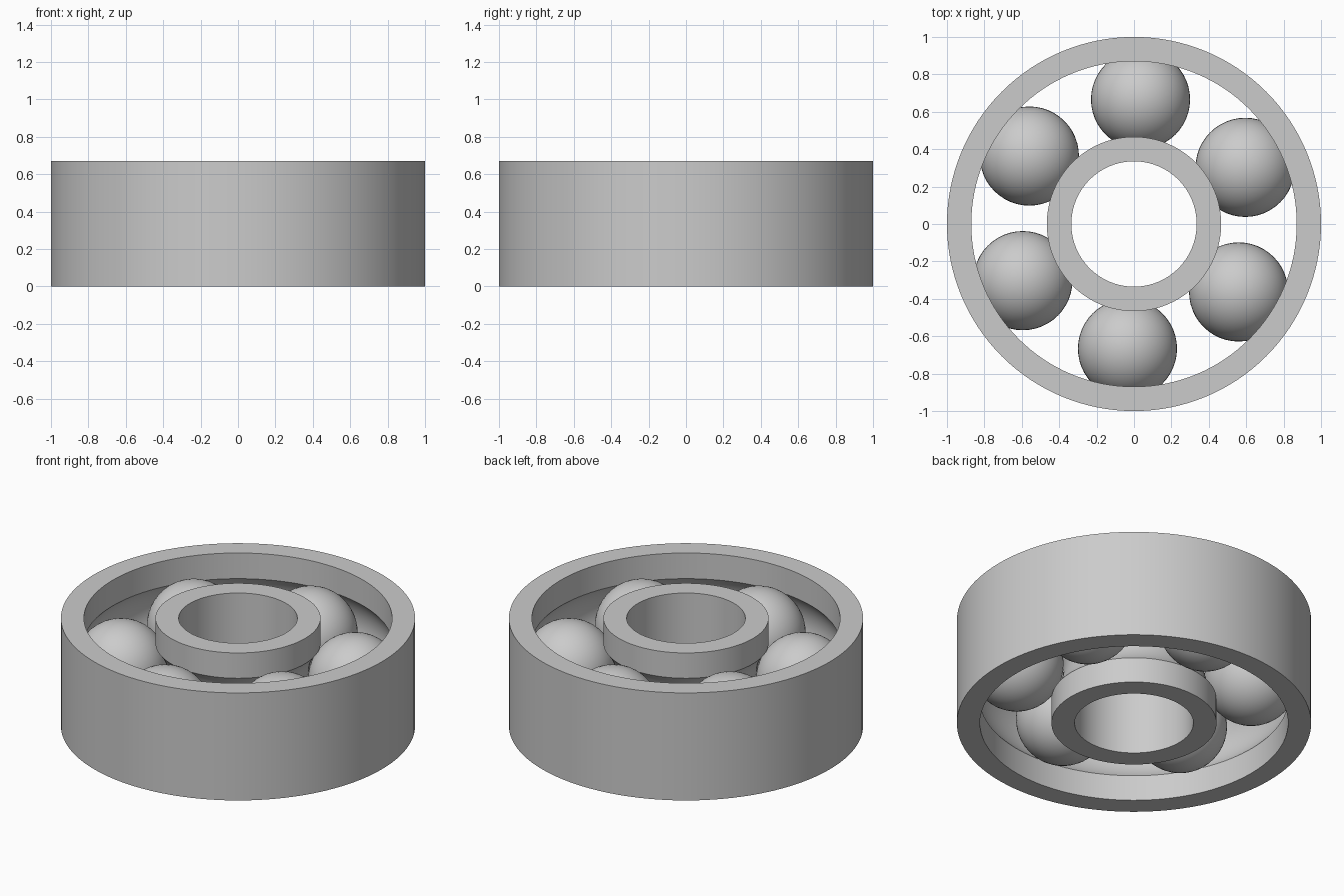
import bpy
import bmesh
from math import sqrt, sin, cos, asin, radians, tau
from mathutils import Vector, Matrix

HEIGHT = 0.67
MID = HEIGHT / 2
PITCH = 0.667          # radius of the circle of ball centres
BALL = 0.265
GROOVE = 0.268         # raceway radius, a hair larger than the balls
SEGMENTS = 128

cube = bpy.data.objects.get("Cube")
if cube:
    bpy.data.objects.remove(cube, do_unlink=True)

steel = bpy.data.materials.new("steel_grey")
steel.use_nodes = True
steel.diffuse_color = (0.6, 0.6, 0.6, 1)
steel.node_tree.nodes["Principled BSDF"].inputs["Base Color"].default_value = (0.6, 0.6, 0.6, 1)


def finish(bm, name):
    """Turn a bmesh into a smooth-shaded steel object."""
    bmesh.ops.recalc_face_normals(bm, faces=bm.faces)
    mesh = bpy.data.meshes.new(name)
    bm.to_mesh(mesh)
    bm.free()
    mesh.materials.append(steel)
    obj = bpy.data.objects.new(name, mesh)
    bpy.context.collection.objects.link(obj)
    bpy.ops.object.select_all(action="DESELECT")
    obj.select_set(True)
    bpy.context.view_layer.objects.active = obj
    bpy.ops.object.shade_smooth_by_angle(angle=radians(30))
    return obj


def race_ring(name, plain_radius, track_radius, steps=16):
    """Spin a ring profile whose track side carries a round raceway."""
    side = 1 if track_radius > PITCH else -1
    half = asin(sqrt(GROOVE**2 - (track_radius - PITCH)**2) / GROOVE)
    profile = [(plain_radius, 0), (track_radius, 0)]
    for i in range(steps + 1):
        a = half * (2 * i / steps - 1)
        profile.append((PITCH + side * GROOVE * cos(a), MID + GROOVE * sin(a)))
    profile += [(track_radius, HEIGHT), (plain_radius, HEIGHT)]

    bm = bmesh.new()
    verts = [bm.verts.new((r, 0, z)) for r, z in profile]
    edges = [bm.edges.new((v, verts[i - 1])) for i, v in enumerate(verts)]
    bmesh.ops.spin(bm, geom=verts + edges, cent=(0, 0, 0), axis=(0, 0, 1),
                   angle=tau, steps=SEGMENTS, use_merge=True)
    bmesh.ops.remove_doubles(bm, verts=bm.verts, dist=0.0001)
    return finish(bm, name)


# Outer and inner races
race_ring("outer_race", 1.0, 0.87)
race_ring("inner_race", 0.335, 0.466)

# Six balls evenly spaced in the raceway
for i in range(6):
    angle = radians(27 + 60 * i)
    centre = Vector((PITCH * cos(angle), PITCH * sin(angle), MID))
    bm = bmesh.new()
    bmesh.ops.create_uvsphere(bm, u_segments=48, v_segments=24, radius=BALL,
                              matrix=Matrix.Translation(centre))
    finish(bm, f"ball_{i + 1}")
